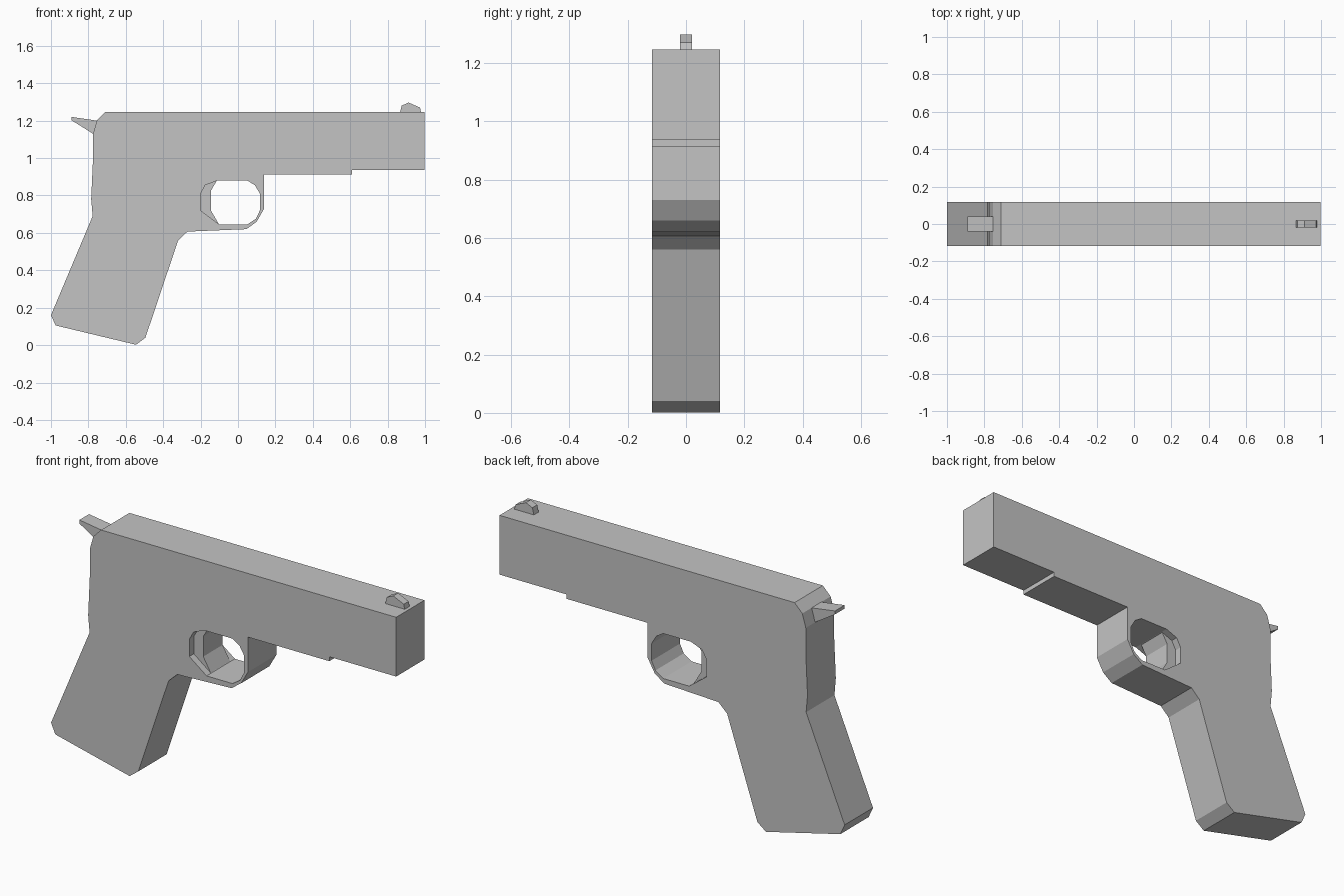
import bpy
import bmesh

cube = bpy.data.objects.get("Cube")
if cube:
    bpy.data.objects.remove(cube, do_unlink=True)

grey = bpy.data.materials.new("plain grey")
grey.use_nodes = True
colour = (0.55, 0.55, 0.55, 1)
grey.diffuse_color = colour
grey.node_tree.nodes["Principled BSDF"].inputs["Base Color"].default_value = colour


def slab(name, half_width, *outlines):
    """Extrude side-on (x, z) outlines across y; extra outlines are holes."""
    bm = bmesh.new()
    for outline in outlines:
        verts = [bm.verts.new((x, -half_width, z)) for x, z in outline]
        for a, b in zip(verts, verts[1:] + verts[:1]):
            bm.edges.new((a, b))
    bmesh.ops.triangle_fill(bm, edges=bm.edges[:], use_beauty=True,
                            normal=(0, -1, 0))
    sheet = bmesh.ops.extrude_face_region(bm, geom=bm.faces[:],
                                          use_keep_orig=True)
    moved = [g for g in sheet["geom"] if isinstance(g, bmesh.types.BMVert)]
    bmesh.ops.translate(bm, verts=moved, vec=(0, 2 * half_width, 0))
    bmesh.ops.recalc_face_normals(bm, faces=bm.faces[:])
    mesh = bpy.data.meshes.new(name)
    bm.to_mesh(mesh)
    bm.free()
    mesh.materials.append(grey)
    obj = bpy.data.objects.new(name, mesh)
    bpy.context.collection.objects.link(obj)
    return obj


# Slide, frame, guard and grip share one silhouette
barrel = [(-0.71, 1.245), (0.997, 1.245), (0.997, 0.935), (0.61, 0.935),
          (0.61, 0.912), (0.14, 0.912)]
guard = [(0.14, 0.73), (0.10, 0.66), (0.045, 0.62), (-0.27, 0.607)]
grip = [(-0.32, 0.56), (-0.495, 0.04), (-0.545, 0.002), (-0.975, 0.105),
        (-1.0, 0.16), (-0.777, 0.69), (-0.785, 0.78), (-0.775, 1.0),
        (-0.775, 1.13), (-0.755, 1.2)]
opening = [(-0.20, 0.81), (-0.175, 0.855), (-0.11, 0.88), (0.05, 0.88),
           (0.09, 0.855), (0.117, 0.81), (0.117, 0.72), (0.095, 0.675),
           (0.05, 0.645), (-0.10, 0.645), (-0.20, 0.72)]
slab("body", 0.117, barrel + guard + grip, opening)

# Trigger, slightly narrower than the body
slab("trigger", 0.08, [(-0.21, 0.82), (-0.175, 0.865), (-0.11, 0.885),
                       (-0.145, 0.825), (-0.145, 0.72), (-0.10, 0.643),
                       (-0.21, 0.72)])

# Hammer at the rear and sight above the muzzle
slab("hammer", 0.04, [(-0.89, 1.22), (-0.89, 1.202), (-0.775, 1.13),
                      (-0.74, 1.13), (-0.74, 1.198)])
slab("front_sight", 0.02, [(0.865, 1.24), (0.875, 1.28), (0.912, 1.297),
                           (0.973, 1.27), (0.98, 1.24)])
